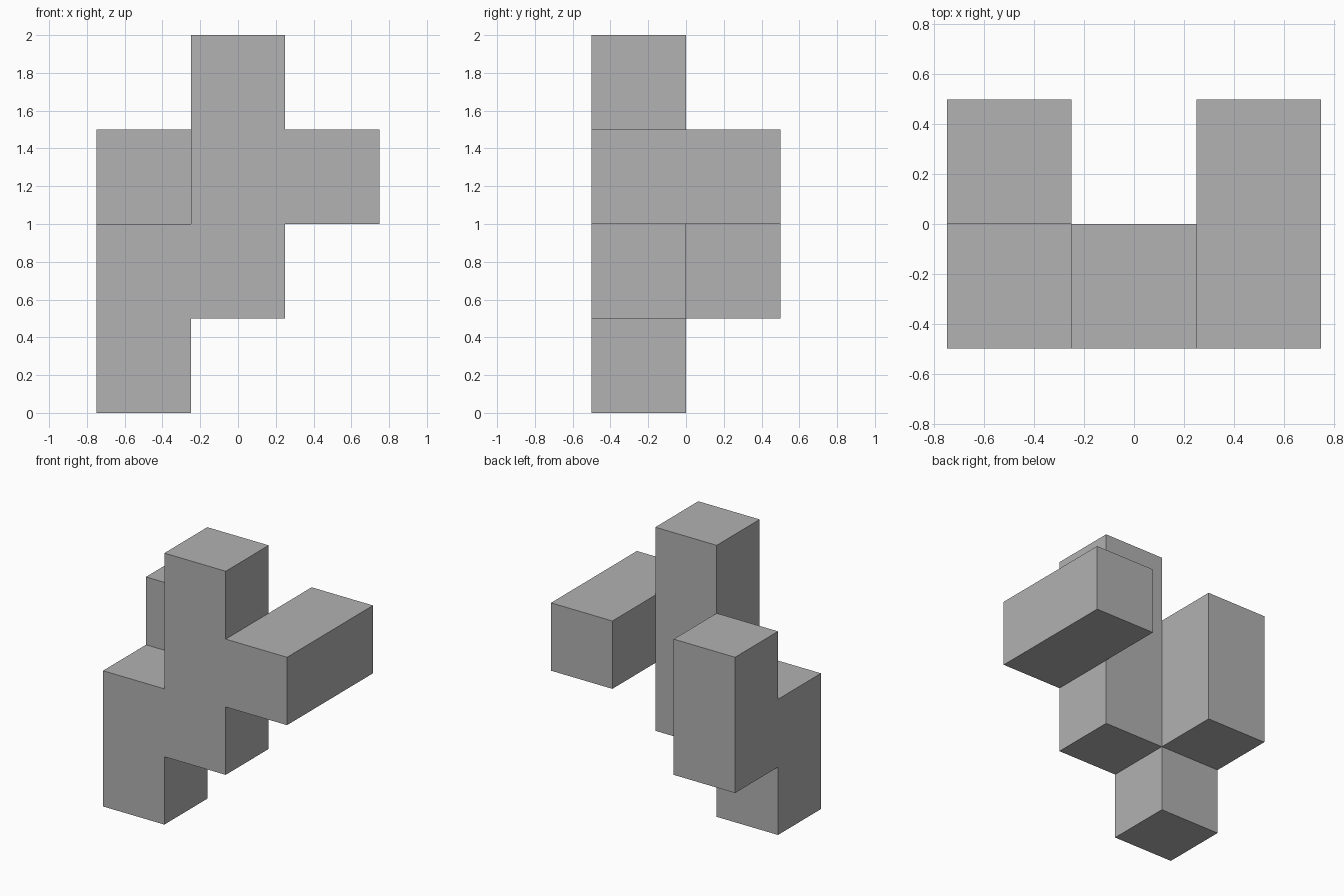
import bpy
import bmesh
import math
from mathutils import Vector

cube = bpy.data.objects.get("Cube")
if cube:
    bpy.data.objects.remove(cube, do_unlink=True)

UNIT = 0.5
ORIGIN = Vector((-0.75, -0.5, 0))

# One flat grey
grey = bpy.data.materials.new("light_grey")
grey.use_nodes = True
colour = (0.445, 0.445, 0.445, 1)
grey.diffuse_color = colour
grey.node_tree.nodes["Principled BSDF"].inputs["Base Color"].default_value = colour

# Bars of unit blocks: (column, row from the front, bottom level, top level)
bars = {
    "right_front_leg": (0, 0, 0, 2),
    "right_back_post": (0, 1, 1, 3),
    "centre_column": (1, 0, 1, 4),
    "left_front_arm": (2, 0, 2, 3),
    "left_back_arm": (2, 1, 2, 3),
}
cells = {(x, y, z) for x, y, low, high in bars.values() for z in range(low, high)}

# Outer skin only: a face wherever a block has no neighbour
bm = bmesh.new()
corners = {}


def corner(point):
    key = tuple(round(c) for c in point)
    if key not in corners:
        corners[key] = bm.verts.new(ORIGIN + Vector(key) * UNIT)
    return corners[key]


for cell in sorted(cells):
    for axis in range(3):
        for side in (0, 1):
            step = [0, 0, 0]
            step[axis] = 2 * side - 1
            if tuple(c + s for c, s in zip(cell, step)) in cells:
                continue
            u, v = Vector(), Vector()
            u[(axis + 1) % 3] = 1
            v[(axis + 2) % 3] = 1
            base = Vector(cell)
            base[axis] += side
            loop = [base, base + u, base + u + v, base + v]
            if side == 0:
                loop.reverse()
            bm.faces.new([corner(p) for p in loop])

# Merge coplanar squares into whole flat faces
bmesh.ops.dissolve_limit(bm, angle_limit=math.radians(1),
                         verts=bm.verts[:], edges=bm.edges[:])

mesh = bpy.data.meshes.new("block_puzzle_piece")
bm.to_mesh(mesh)
bm.free()
mesh.materials.append(grey)
piece = bpy.data.objects.new("block_puzzle_piece", mesh)
bpy.context.collection.objects.link(piece)
